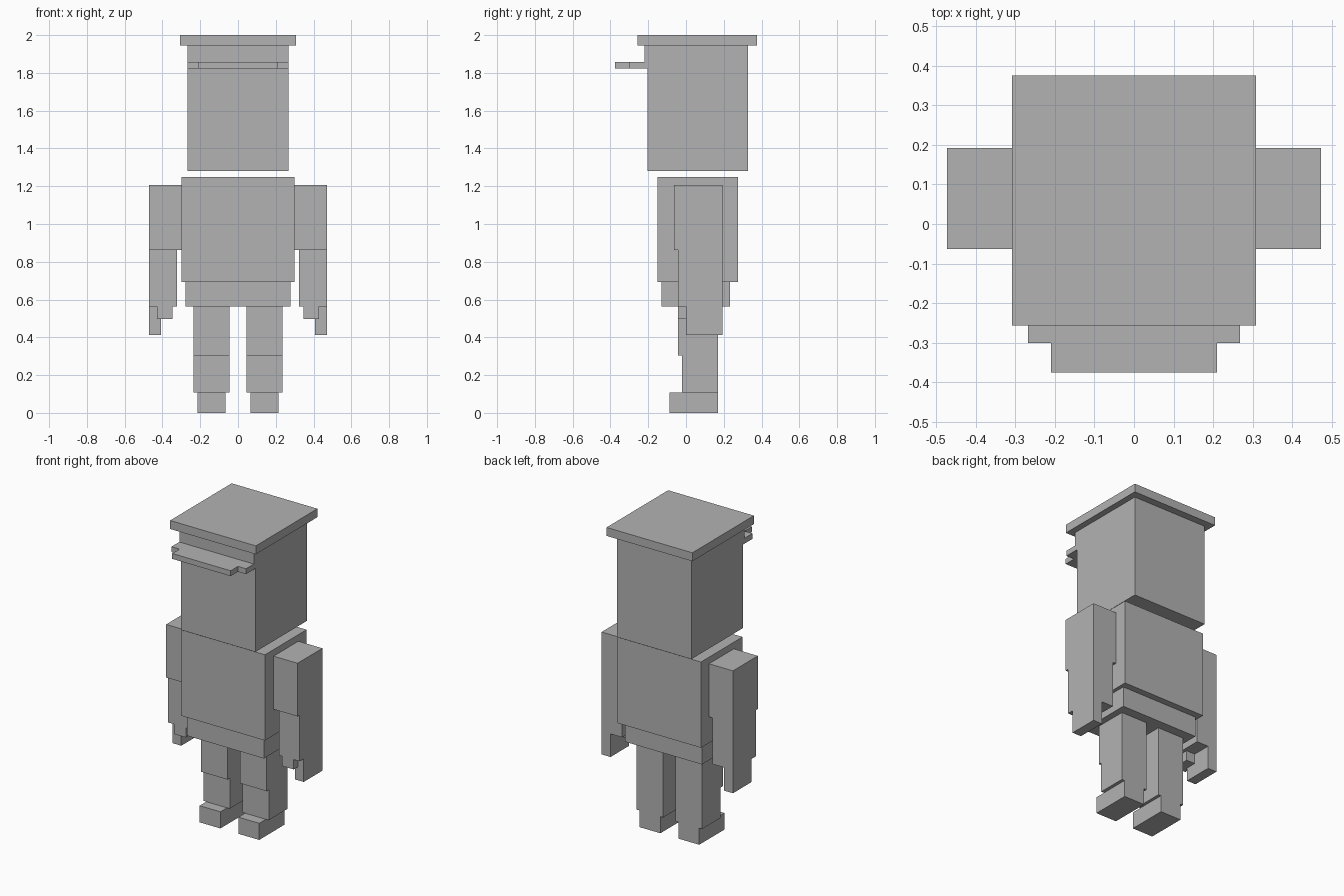
import bpy

grey = bpy.data.materials.new("plain grey")
grey.diffuse_color = (0.45, 0.45, 0.45, 1.0)


def box(name, x, y, z):
    """Add a box spanning the given (low, high) ranges."""
    spans = (x, y, z)
    bpy.ops.mesh.primitive_cube_add(size=1, location=[(a + b) / 2 for a, b in spans])
    ob = bpy.context.object
    ob.name = name
    ob.scale = [b - a for a, b in spans]
    bpy.ops.object.transform_apply(location=False, rotation=False, scale=True)
    ob.data.materials.append(grey)
    return ob


def pair(name, x, y, z):
    """Add a box on the right side and its mirror on the left."""
    box("right_" + name, x, y, z)
    box("left_" + name, (-x[1], -x[0]), y, z)


# Head and flat-topped cap
box("head", (-0.268, 0.268), (-0.204, 0.327), (1.28, 1.945))
box("cap_band", (-0.268, 0.268), (-0.22, -0.204), (1.857, 1.945))
box("cap_top", (-0.308, 0.308), (-0.257, 0.375), (1.945, 2.0))

# Stepped peak of the cap
box("peak_base", (-0.268, 0.268), (-0.30, -0.204), (1.822, 1.857))
box("peak_tip", (-0.21, 0.21), (-0.375, -0.30), (1.822, 1.857))

# Body
box("torso", (-0.30, 0.30), (-0.152, 0.275), (0.693, 1.25))
box("hips", (-0.277, 0.277), (-0.13, 0.232), (0.562, 0.693))

# Arms and hands
pair("upper_arm", (0.30, 0.472), (-0.063, 0.192), (0.862, 1.207))
pair("forearm", (0.324, 0.472), (-0.042, 0.192), (0.562, 0.862))
pair("thumb", (0.346, 0.43), (-0.042, 0.07), (0.498, 0.562))
pair("fingers", (0.408, 0.472), (0.0, 0.192), (0.412, 0.562))

# Legs and feet
pair("thigh", (0.045, 0.235), (-0.042, 0.17), (0.305, 0.562))
pair("shin", (0.045, 0.235), (-0.02, 0.17), (0.108, 0.305))
pair("foot", (0.065, 0.214), (-0.088, 0.17), (0.0, 0.108))
